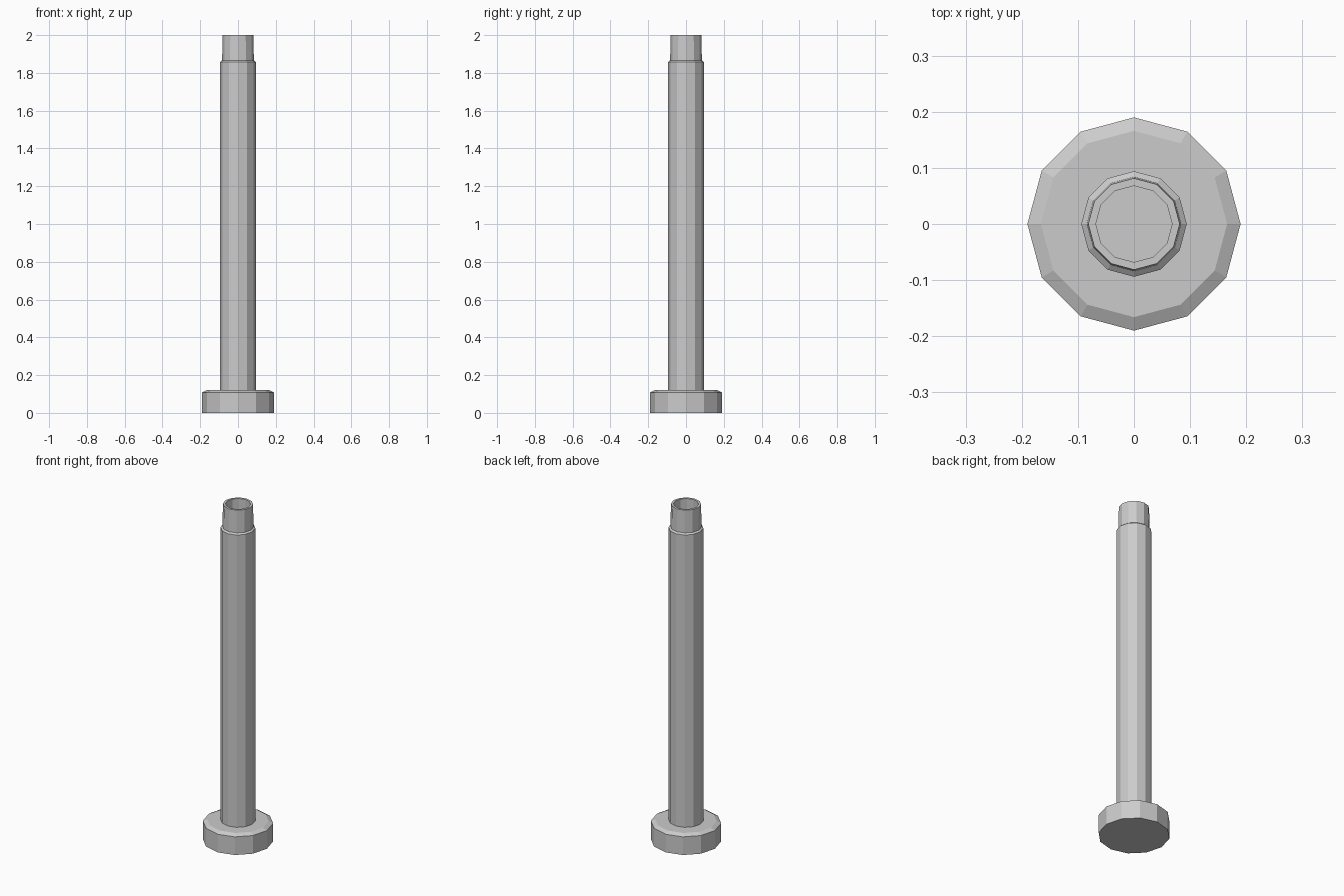
import bpy, bmesh
from math import cos, sin, pi

if "Cube" in bpy.data.objects:
    bpy.data.objects.remove(bpy.data.objects["Cube"])

SIDES = 12


def lathe(name, profile):
    """Spin an (radius, z) profile around z; both ends are capped."""
    bm = bmesh.new()
    rings = [[bm.verts.new((r * cos(2 * pi * i / SIDES), r * sin(2 * pi * i / SIDES), z))
              for i in range(SIDES)] for r, z in profile]
    for a, b in zip(rings, rings[1:]):
        for i in range(SIDES):
            j = (i + 1) % SIDES
            bm.faces.new((a[i], a[j], b[j], b[i]))
    bm.faces.new(rings[0][::-1])
    bm.faces.new(rings[-1])
    bmesh.ops.recalc_face_normals(bm, faces=bm.faces)
    mesh = bpy.data.meshes.new(name)
    bm.to_mesh(mesh)
    bm.free()
    obj = bpy.data.objects.new(name, mesh)
    bpy.context.collection.objects.link(obj)
    return obj


# Foot disc with a chamfered top edge
lathe("foot_disc", [(0.19, 0.0), (0.19, 0.108), (0.166, 0.12)])

# Post with a stepped, slightly tapered neck and an open socket in the top
lathe("post", [(0.094, 0.118), (0.094, 1.858), (0.084, 1.866),
               (0.0815, 2.0), (0.068, 2.0), (0.068, 1.8)])
